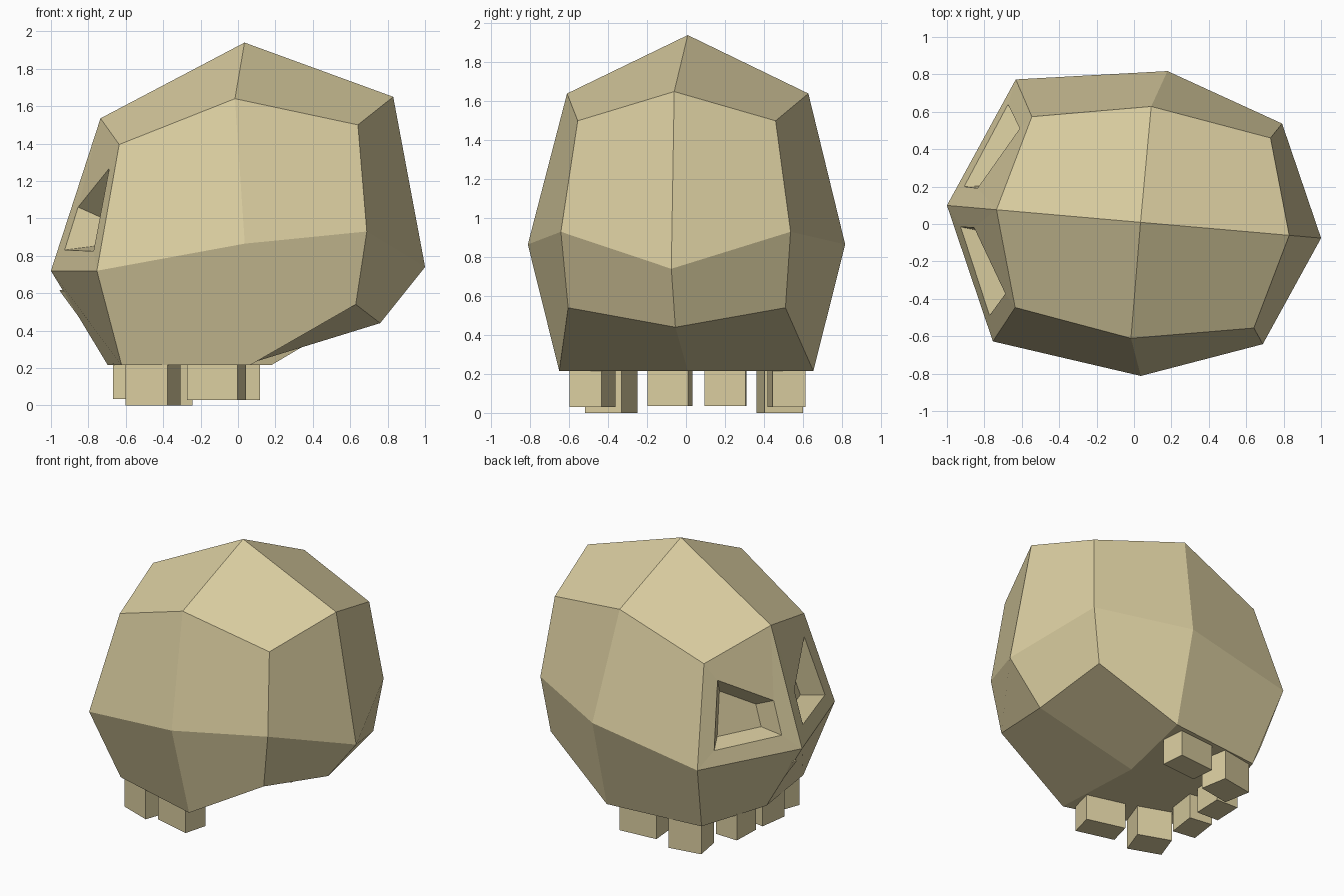
import bpy, bmesh
from math import radians
from mathutils import Matrix, Vector

cube = bpy.data.objects.get("Cube")
if cube:
    bpy.data.objects.remove(cube)

bone = bpy.data.materials.new("bone")
bone.use_nodes = True
BONE = (0.70, 0.61, 0.35, 1)
bone.diffuse_color = BONE
bone.node_tree.nodes["Principled BSDF"].inputs["Base Color"].default_value = BONE

# The whole head is turned slightly; parts are built symmetric about y = 0
TURN = Matrix.Rotation(radians(-5), 4, 'Z') @ Matrix.Translation((0, 0.012, 0))


def finish(bm, name):
    bmesh.ops.recalc_face_normals(bm, faces=bm.faces)
    bm.transform(TURN)
    mesh = bpy.data.meshes.new(name)
    bm.to_mesh(mesh)
    bm.free()
    mesh.materials.append(bone)
    obj = bpy.data.objects.new(name, mesh)
    bpy.context.collection.objects.link(obj)
    return obj


# Skull: a cube cut in four per side. Each entry is (column, level): x, half width, z
# at the side, then x, z on the middle line (None where there is no middle vertex)
RINGS = {
    (-1, 1): (-0.594, 0.512, 1.395, -0.739, 1.535),
    (0, 1): (0.037, 0.622, 1.64, 0.034, 1.94),
    (1, 1): (0.687, 0.51, 1.50, 0.832, 1.65),
    (-1, 0): (-0.697, 0.703, 0.72, -1.005, 0.72),
    (0, 0): (0.107, 0.818, 0.865, None, None),
    (1, 0): (0.742, 0.592, 0.93, 1.003, 0.74),
    (-1, -1): (-0.58, 0.52, 0.215, -0.70, 0.215),
    (0, -1): (0.12, 0.655, 0.215, 0.03, 0.215),
    (1, -1): (0.68, 0.56, 0.54, 0.762, 0.44),
}
bm = bmesh.new()
grid = {}
for (i, k), (x, half, z, mid_x, mid_z) in RINGS.items():
    for side in (-1, 1):
        grid[i, side, k] = bm.verts.new((x, side * half, z))
    if mid_x is not None:
        grid[i, 0, k] = bm.verts.new((mid_x, 0, mid_z))

# Eye opening on the unit square: first across from the middle line, then up
OPENING = [(0.16, 0.14), (0.84, 0.15), (0.80, 0.78), (0.17, 0.43)]


def eye_socket(quad):
    a, b, c, d = [v.co for v in quad]
    rim = [bm.verts.new(a.lerp(b, u).lerp(d.lerp(c, u), v)) for u, v in OPENING]
    centre = sum((v.co for v in rim), Vector()) / 4
    inward = (b - a).cross(d - a).normalized()
    if inward.x < 0:
        inward.negate()
    back = [bm.verts.new(centre + 0.65 * (v.co - centre) + 0.13 * inward) for v in rim]
    for outer, inner in ((quad, rim), (rim, back)):
        for n in range(4):
            m = (n + 1) % 4
            bm.faces.new((outer[n], outer[m], inner[m], inner[n]))
    bm.faces.new(back)


for axis in range(3):
    for sign in (-1, 1):
        for p in (-1, 1):
            for q in (-1, 1):
                corners = []
                for s, t in ((0, 0), (p, 0), (p, q), (0, q)):
                    key = [s, t]
                    key.insert(axis, sign)
                    corners.append(grid[tuple(key)])
                if axis == 0 and sign == -1 and q == 1:
                    eye_socket(corners)
                else:
                    bm.faces.new(corners)
finish(bm, "skull")

# Nose: small wedge on the front ridge
bm = bmesh.new()
for co in ((-0.96, 0, 0.615), (-0.88, 0.07, 0.60), (-0.88, -0.07, 0.60),
           (-0.88, 0, 0.63), (-0.78, 0, 0.37)):
    bm.verts.new(co)
bmesh.ops.convex_hull(bm, input=bm.verts)
finish(bm, "nose")

# Teeth: three mirrored pairs of blocks; x, half spacing, yaw, length, width, bottom
TEETH = {
    "front_tooth": (-0.56, 0.143, -3, 0.17, 0.21, 0.035),
    "middle_tooth": (-0.42, 0.435, -15, 0.24, 0.20, 0.0),
    "rear_tooth": (-0.073, 0.50, -10, 0.28, 0.17, 0.03),
}
for name, (x, half, yaw, length, width, bottom) in TEETH.items():
    for side, label in ((-1, "right"), (1, "left")):
        bm = bmesh.new()
        height = 0.25 - bottom
        bmesh.ops.create_cube(
            bm, size=1,
            matrix=Matrix.Translation((x, side * half, bottom + height / 2))
            @ Matrix.Rotation(radians(-side * yaw), 4, 'Z')
            @ Matrix.Diagonal((length, width, height, 1)))
        finish(bm, name + "_" + label)
